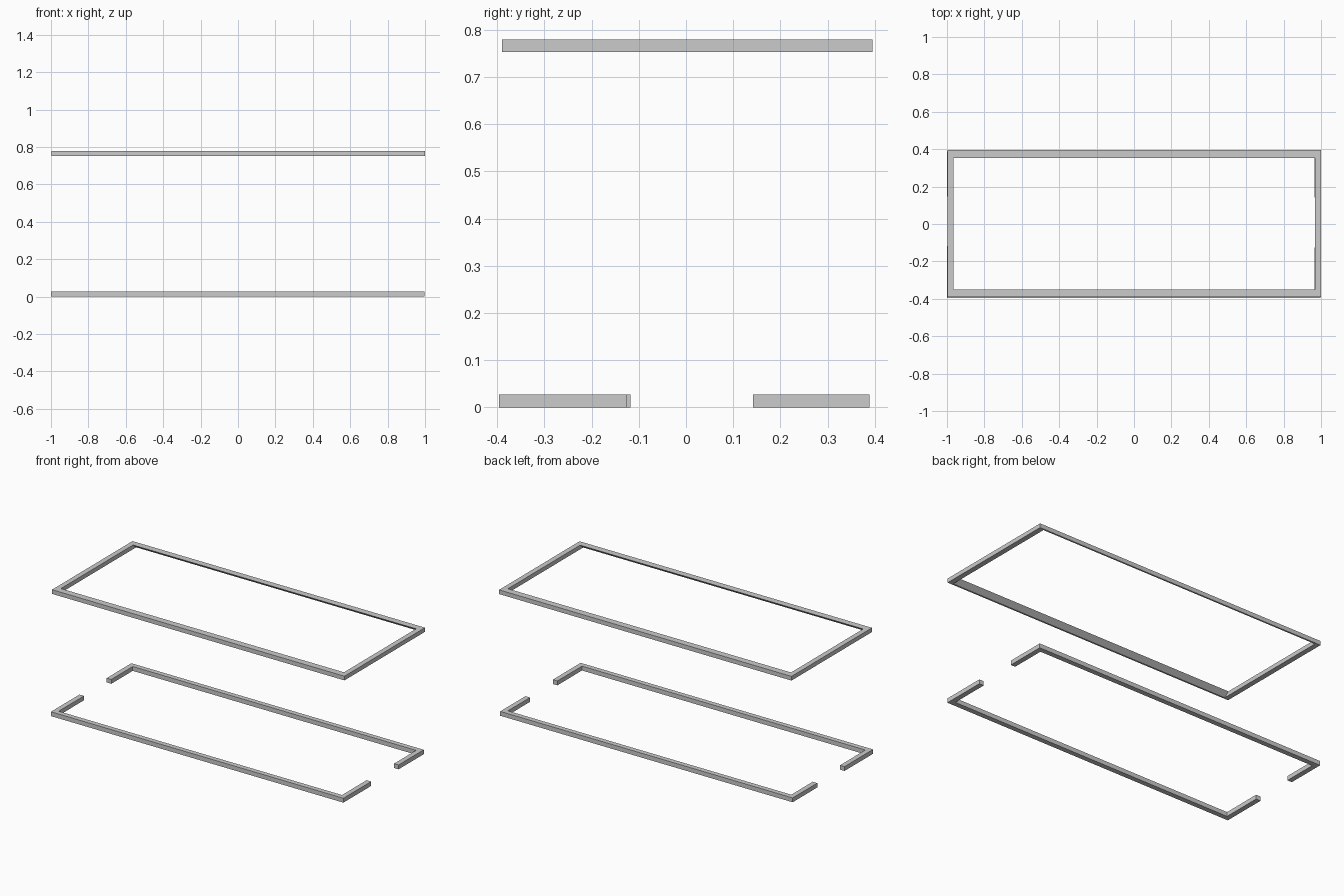
import bpy, bmesh

if "Cube" in bpy.data.objects:
    bpy.data.objects.remove(bpy.data.objects["Cube"])


def prism(name, profile, axis, start, end):
    """Extrude a closed 2D profile along x (profile = y,z) or z (profile = x,y)."""
    bm = bmesh.new()
    place = (lambda p, t: (t, p[0], p[1])) if axis == 'x' else (lambda p, t: (p[0], p[1], t))
    a = [bm.verts.new(place(p, start)) for p in profile]
    b = [bm.verts.new(place(p, end)) for p in profile]
    bm.faces.new(a)
    bm.faces.new(b)
    n = len(profile)
    for i in range(n):
        j = (i + 1) % n
        bm.faces.new((a[i], a[j], b[j], b[i]))
    bmesh.ops.recalc_face_normals(bm, faces=bm.faces)
    mesh = bpy.data.meshes.new(name)
    bm.to_mesh(mesh)
    bm.free()
    obj = bpy.data.objects.new(name, mesh)
    bpy.context.collection.objects.link(obj)
    return obj


# Lower rails: two facing C shapes with a gap at both ends
xl, xr, w, h = -1.0, 0.997, 0.031, 0.027
for name, y, s, tip_l, tip_r in (("front_lower_rail", -0.396, 1, -0.118, -0.125),
                                 ("back_lower_rail", 0.388, -1, 0.148, 0.142)):
    inner = y + s * w
    prism(name, [(xl, y), (xr, y), (xr, tip_r), (xr - w, tip_r), (xr - w, inner),
                 (xl + w, inner), (xl + w, tip_l), (xl, tip_l)], 'z', 0, h)

# Upper frame: end bars are square, long bars are undercut on the inside
x0, x1, y0, y1, z0, z1 = -0.997, 1.0, -0.39, 0.395, 0.753, 0.779
for name, x, s in (("left_upper_bar", x0, 1), ("right_upper_bar", x1, -1)):
    xi = x + s * 0.032
    prism(name, [(x, y0), (xi, y0), (xi, y1), (x, y1)], 'z', z0, z1)
for name, y, s in (("front_upper_bar", y0, 1), ("back_upper_bar", y1, -1)):
    prism(name, [(y, z0), (y + s * 0.01, z0), (y + s * 0.041, z1), (y, z1)],
          'x', x0 + 0.032, x1 - 0.032)
